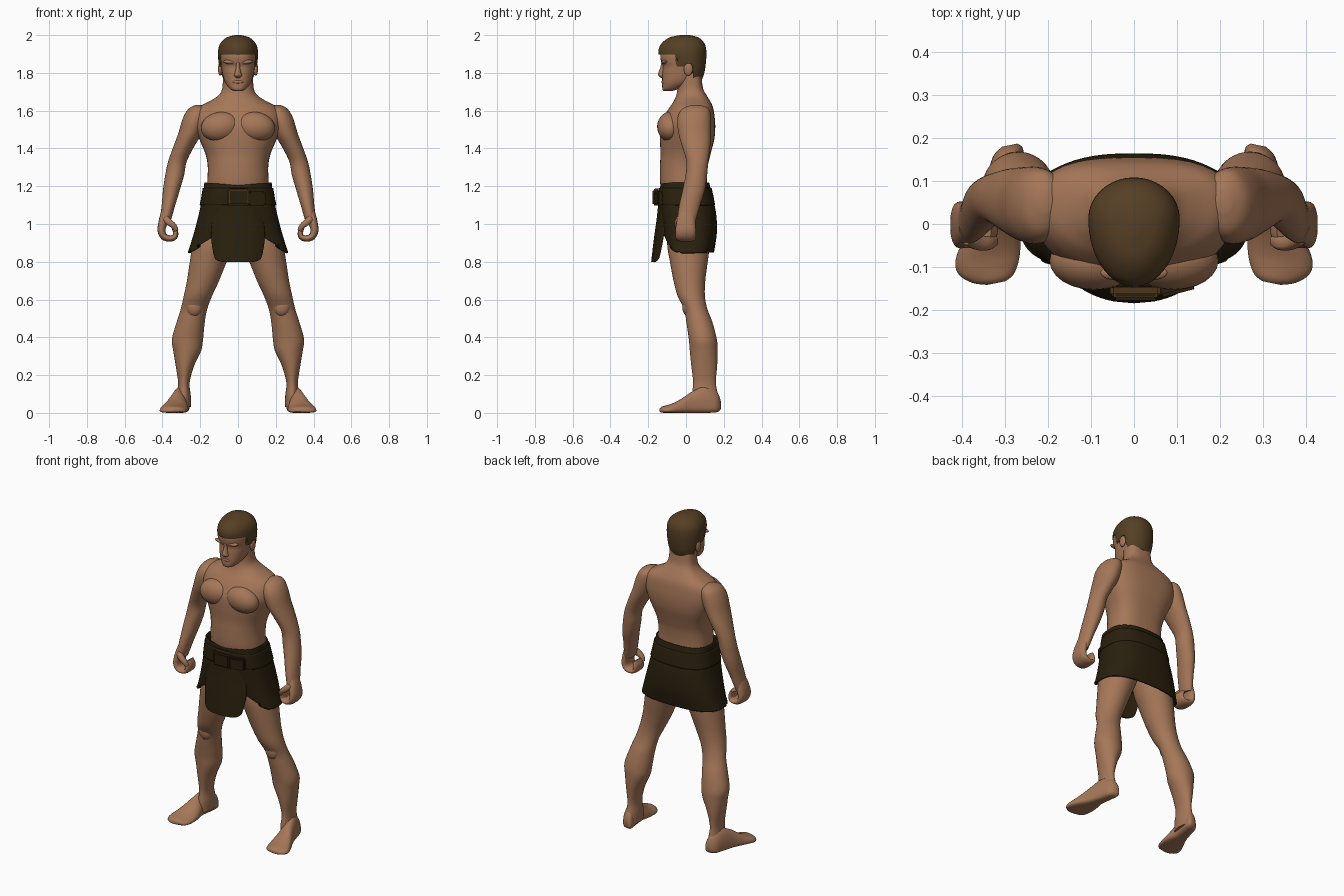
import bpy, bmesh, math
from mathutils import Vector, Matrix


def material(name, rgb):
    m = bpy.data.materials.new(name)
    m.diffuse_color = (*rgb, 1)
    return m


SKIN = material("skin", (0.38, 0.185, 0.098))
HAIR = material("brown hair", (0.092, 0.05, 0.018))
CLOTH = material("dark leather", (0.022, 0.014, 0.004))
TRIM = material("buckle brown", (0.07, 0.035, 0.01))


def finish(bm, name, mat, mirror=False, angle=50):
    bmesh.ops.remove_doubles(bm, verts=bm.verts, dist=1e-5)
    bmesh.ops.recalc_face_normals(bm, faces=bm.faces)
    me = bpy.data.meshes.new(name)
    bm.to_mesh(me)
    bm.free()
    me.materials.append(mat)
    me.shade_smooth()
    me.set_sharp_from_angle(angle=math.radians(angle))
    ob = bpy.data.objects.new(name, me)
    bpy.context.scene.collection.objects.link(ob)
    if mirror:
        ob.modifiers.new("mirror", 'MIRROR').use_mirror_merge = False
    return ob


def smooth(secs, k):
    """Catmull-Rom interpolation of section rows."""
    out = []
    for i in range(len(secs) - 1):
        a, b, c, d = (secs[max(0, min(len(secs) - 1, i + o))] for o in (-1, 0, 1, 2))
        for j in range(k):
            t = j / k
            out.append([0.5 * (2 * q + (r - p) * t + (2 * p - 5 * q + 4 * r - s) * t * t
                               + (3 * q - p - 3 * r + s) * t ** 3)
                        for p, q, r, s in zip(a, b, c, d)])
    return out + [list(secs[-1])]


def skin_rings(bm, rings, caps):
    rows = [[bm.verts.new(v) for v in r] for r in rings]
    n = len(rows[0])
    for a, b in zip(rows, rows[1:]):
        for i in range(n):
            bm.faces.new((a[i], a[(i + 1) % n], b[(i + 1) % n], b[i]))
    if caps:
        bm.faces.new(rows[0])
        bm.faces.new(rows[-1])


def power(v, e):
    return math.copysign(abs(v) ** e, v)


def loft(name, mat, secs, p=2, pb=None, f=0.5, k=4, n=40, caps=True,
         warp=None, frame=None, mirror=False):
    """Sections are (z, x0, x1, y0, y1); p and pb square the front and back."""
    rings = []
    for z, x0, x1, y0, y1 in smooth(secs, k):
        cx, rx, cy = (x0 + x1) / 2, (x1 - x0) / 2, y0 + (y1 - y0) * f
        ring = []
        for i in range(n):
            a = 2 * math.pi * i / n
            s, c = math.sin(a), math.cos(a)
            e = 2 / (p if s < 0 else pb or p)
            v = Vector((cx + rx * power(c, e),
                        cy + power(s, e) * ((cy - y0) if s < 0 else (y1 - cy)), z))
            v = warp(v) if warp else v
            ring.append(frame @ v if frame else v)
        rings.append(ring)
    bm = bmesh.new()
    skin_rings(bm, rings, caps)
    return finish(bm, name, mat, mirror)


def sym(rows):
    return [(z, -h, h, y0, y1) for z, h, y0, y1 in rows]


def tube(name, mat, pts, mirror=True, n=20):
    """Flattened tube along (x, y, z, half thickness, half width in y)."""
    rows = smooth(pts, 4)
    rings = []
    for i, (x, y, z, th, w) in enumerate(rows):
        t = Vector(rows[min(i + 1, len(rows) - 1)][:3]) - Vector(rows[max(i - 1, 0)][:3])
        side = t.cross(Vector((0, 1, 0))).normalized()
        rings.append([Vector((x, y, z)) + side * th * math.cos(a) + Vector((0, w * power(math.sin(a), 0.7), 0))
                      for a in (2 * math.pi * j / n for j in range(n))])
    bm = bmesh.new()
    skin_rings(bm, rings, True)
    return finish(bm, name, mat, mirror, 70)


def ball(name, mat, loc, size, mirror=True, rot=0):
    bm = bmesh.new()
    bmesh.ops.create_uvsphere(bm, u_segments=24, v_segments=14, radius=1)
    bm.transform(Matrix.Translation(loc) @ Matrix.Rotation(rot, 4, 'Y') @ Matrix.Diagonal((*size, 1)))
    return finish(bm, name, mat, mirror)


def box(name, mat, loc, size, rot=0):
    bm = bmesh.new()
    bmesh.ops.create_cube(bm, size=1)
    bm.transform(Matrix.Translation(loc) @ Matrix.Rotation(rot, 4, 'Z') @ Matrix.Diagonal((*size, 1)))
    bmesh.ops.bevel(bm, geom=bm.edges[:], offset=min(size) * 0.25, segments=2, affect='EDGES')
    return finish(bm, name, mat)


# Torso and neck
loft("torso", SKIN, sym([
    (1.05, .16, -.10, .13), (1.20, .163, -.135, .112), (1.30, .16, -.138, .115),
    (1.37, .172, -.135, .13), (1.45, .205, -.138, .15), (1.52, .23, -.135, .155),
    (1.58, .23, -.11, .15), (1.62, .205, -.085, .142), (1.65, .15, -.065, .128),
    (1.68, .105, -.052, .11), (1.72, .083, -.045, .09), (1.80, .08, -.045, .08)]),
    p=2.1, pb=2.8, f=.55)
ball("pectoral", SKIN, (.092, -.085, 1.515), (.105, .068, .078), rot=.15)

# Head, face and hair
loft("head", SKIN, sym([
    (1.705, .022, -.118, -.07), (1.715, .042, -.125, -.04), (1.75, .069, -.126, .03),
    (1.80, .083, -.125, .07), (1.835, .089, -.122, .085), (1.86, .092, -.132, .09),
    (1.90, .094, -.135, .09), (1.95, .085, -.115, .08), (1.98, .05, -.07, .05)]), p=2.3, f=.55)
loft("nose", SKIN, sym([
    (1.772, .010, -.128, -.10), (1.785, .021, -.147, -.10), (1.80, .017, -.147, -.10),
    (1.83, .011, -.136, -.10), (1.86, .012, -.130, -.10)]), n=16)
ball("brow", SKIN, (.042, -.113, 1.857), (.036, .017, .011), rot=-.1)
ball("lips", SKIN, (0, -.117, 1.752), (.03, .013, .010), mirror=False)
ball("ear", SKIN, (.094, .012, 1.82), (.012, .024, .035))


def hairline(v):
    if v.y < -.055:
        low = 1.897
    elif v.y < -.005:
        low = 1.835
    elif v.y < .035:
        low = 1.85
    else:
        low = 1.765
    v.z = max(v.z, low)
    return v


loft("hair", HAIR, sym([
    (1.76, .075, -.06, .083), (1.80, .092, -.10, .097), (1.85, .102, -.13, .105),
    (1.90, .106, -.145, .108), (1.94, .101, -.14, .104), (1.97, .083, -.115, .088),
    (1.99, .055, -.08, .06), (2.0, .015, -.03, .02)]), f=.62, k=6, n=64, warp=hairline)

# Arms
loft("arm", SKIN, [
    (1.63, .19, .225, .03, .08), (1.61, .165, .262, -.02, .12), (1.56, .16, .292, -.045, .132),
    (1.48, .19, .316, -.04, .132), (1.41, .232, .342, -.02, .128), (1.33, .272, .370, .002, .118),
    (1.26, .285, .385, -.002, .112), (1.18, .308, .397, -.018, .10), (1.10, .332, .404, -.036, .075),
    (1.03, .352, .412, -.045, .055), (1.0, .362, .415, -.04, .045)], mirror=True)

# Curled fist with an open grip, and thumb
tube("fist", SKIN, [
    (.382, .005, 1.06, .026, .04), (.397, 0, 1.01, .024, .05), (.405, -.002, .965, .021, .054),
    (.392, -.002, .934, .019, .054), (.362, -.002, .923, .017, .053), (.335, -.002, .932, .015, .05),
    (.331, -.002, .96, .014, .046), (.342, -.002, .985, .012, .042)])
tube("thumb", SKIN, [
    (.39, -.03, 1.035, .018, .018), (.365, -.042, 1.01, .018, .018),
    (.34, -.045, .99, .015, .016), (.325, -.04, .965, .011, .012)])

# Legs
loft("leg", SKIN, [
    (1.02, .003, .19, -.09, .14), (.90, .02, .237, -.10, .128), (.80, .06, .255, -.085, .115),
    (.70, .10, .27, -.066, .102), (.62, .137, .287, -.045, .10), (.55, .163, .303, -.01, .113),
    (.48, .176, .325, .002, .14), (.39, .185, .35, .015, .163), (.33, .195, .343, .02, .168),
    (.25, .232, .33, .028, .165), (.16, .256, .317, .038, .158), (.09, .25, .322, .03, .17),
    (.03, .25, .325, .03, .175)], mirror=True)
ball("kneecap", SKIN, (.232, .012, .565), (.045, .032, .055))

# Feet, lofted from heel to toes and turned out
d = Vector((.2, -.98, 0)).normalized()
frame = Matrix(((-d.y, 0, d.x, .288), (d.x * -1, 0, d.y, .183), (0, 1, 0, 0), (0, 0, 0, 1)))
loft("foot", SKIN, [
    (0, -.018, .018, .02, .065), (.02, -.036, .036, .004, .11), (.08, -.042, .042, 0, .14),
    (.15, -.048, .05, 0, .115), (.21, -.068, .068, 0, .075), (.26, -.078, .076, 0, .05),
    (.295, -.08, .06, 0, .04), (.322, -.074, .022, .002, .033), (.334, -.058, -.015, .008, .024)],
    p=3, pb=2, f=.3, frame=frame, mirror=True)


# Wrapped kilt, its hem cut up towards the middle of the front
def hem(v):
    if v.y < -.03:
        v.z = max(v.z, min(.95, .86 + max(0, .25 - abs(v.x)) * .6))
    if v.z > 1.19 and v.y < 0:
        v.z -= .015 * (1 - min(1, abs(v.x) / .18))
    return v


kilt = loft("kilt", CLOTH, sym([
    (.848, .266, -.108, .148), (.95, .234, -.122, .163), (1.05, .208, -.133, .16),
    (1.15, .187, -.138, .14), (1.22, .178, -.136, .122)]),
    p=3.2, pb=2.6, k=8, n=72, caps=False, warp=hem)
mod = kilt.modifiers.new("thickness", 'SOLIDIFY')
mod.thickness, mod.offset = .01, -1


# Hanging front flap, curved around the body
def curve_back(v):
    v.y += 2 * v.x * v.x + (v.z - .8) * -.0 + max(0, v.z - .8) * .1
    return v


loft("front_flap", CLOTH, sym([
    (.80, .085, -.184, -.172), (.807, .108, -.184, -.172), (.83, .127, -.184, -.17),
    (.93, .142, -.182, -.168), (1.03, .135, -.178, -.16), (1.13, .125, -.178, -.15)]),
    p=6, warp=curve_back)

# Belt, buckle and strap end
belt = loft("belt", CLOTH, sym([
    (1.10, .203, -.145, .154), (1.145, .194, -.147, .146), (1.19, .187, -.145, .136)]),
    p=2.8, pb=2.6, n=64, caps=False)
mod = belt.modifiers.new("thickness", 'SOLIDIFY')
mod.thickness, mod.offset = .012, -1
box("buckle_frame", TRIM, (.003, -.155, 1.143), (.118, .032, .092))
box("buckle_plate", CLOTH, (.003, -.160, 1.141), (.11, .034, .086))
box("strap_end", CLOTH, (.1, -.147, 1.135), (.09, .028, .072), .25)
